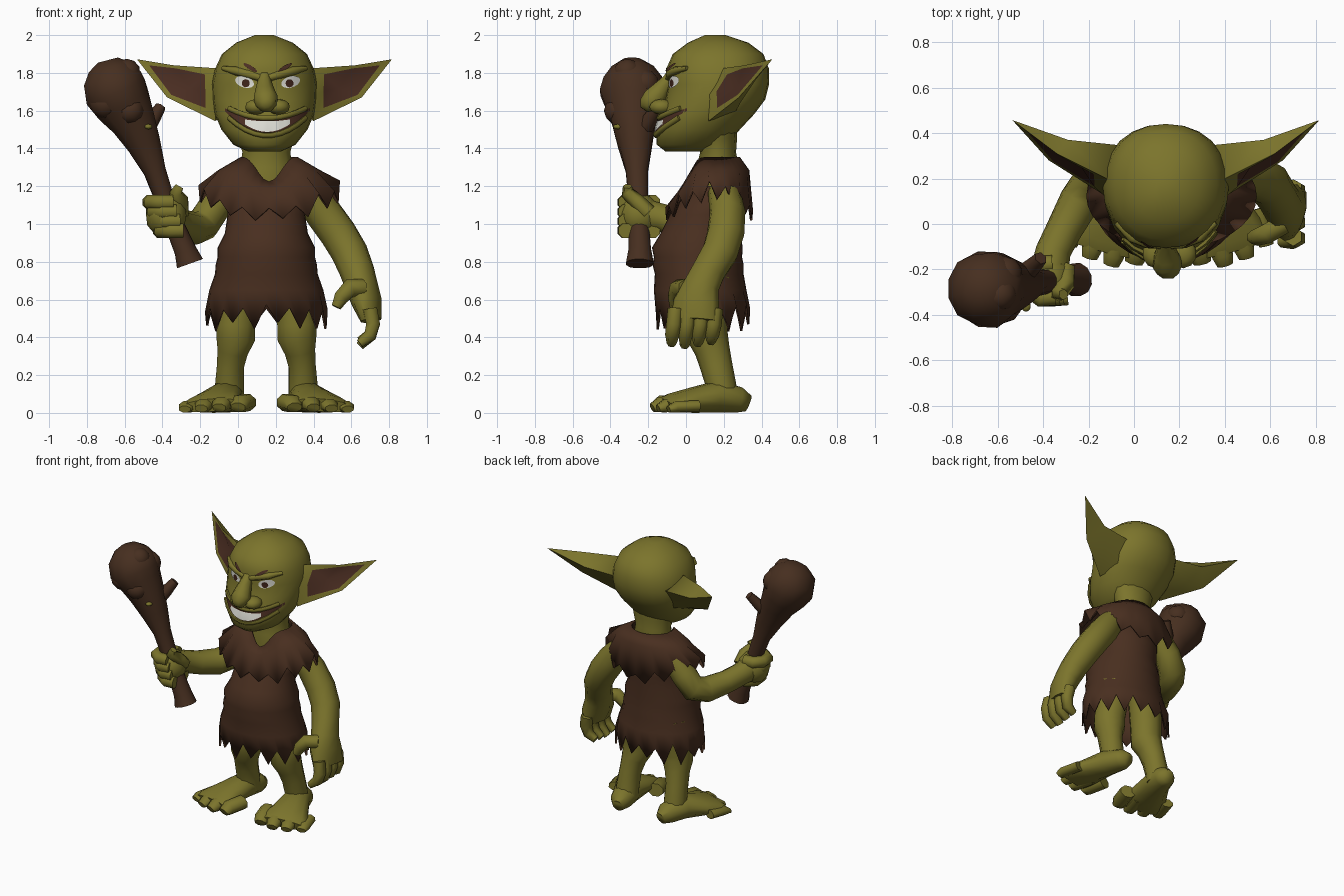
import bpy, bmesh, math, random
from mathutils import Vector
from mathutils.bvhtree import BVHTree

random.seed(4)
if "Cube" in bpy.data.objects:
    bpy.data.objects.remove(bpy.data.objects["Cube"])
HEAD_X, BODY_X = 0.14, 0.15


def material(name, rgb):
    m = bpy.data.materials.new(name)
    m.use_nodes = True
    m.diffuse_color = (*rgb, 1)
    m.node_tree.nodes["Principled BSDF"].inputs["Base Color"].default_value = (*rgb, 1)
    return m


SKIN = material("olive skin", (0.2, 0.176, 0.025))
CLOTH = material("brown cloth", (0.066, 0.028, 0.014))
WOOD = material("brown wood", (0.062, 0.028, 0.014))
INNER = material("reddish inner ear", (0.07, 0.027, 0.016))
DARK = material("dark brown", (0.05, 0.018, 0.011))
WHITE = material("white", (0.72, 0.72, 0.66))


def finish(name, bm, mats, angle=50):
    bmesh.ops.recalc_face_normals(bm, faces=bm.faces)
    me = bpy.data.meshes.new(name)
    bm.to_mesh(me)
    bm.free()
    for m in mats:
        me.materials.append(m)
    for p in me.polygons:
        p.use_smooth = True
    me.set_sharp_from_angle(angle=math.radians(angle))
    ob = bpy.data.objects.new(name, me)
    bpy.context.collection.objects.link(ob)
    return ob


def bridge(bm, loops, caps=True):
    n = len(loops[0])
    for a, b in zip(loops, loops[1:]):
        for i in range(n):
            j = (i + 1) % n
            bm.faces.new((a[i], a[j], b[j], b[i]))
    if caps:
        bm.faces.new(loops[0])
        bm.faces.new(loops[-1])


def tube(name, pts, mat, n=8, jitter=0.0):
    """Limb through (x, y, z, r) or (x, y, z, rx, ry) stations."""
    bm, loops = bmesh.new(), []
    co = [Vector(p[:3]) for p in pts]
    xa = None
    for i, p in enumerate(pts):
        t = (co[min(i + 1, len(co) - 1)] - co[max(i - 1, 0)]).normalized()
        if xa is None:
            xa = Vector((0, 1, 0)) if abs(t.x) > 0.9 else Vector((1, 0, 0))
        xa = (xa - t * xa.dot(t)).normalized()
        ya = t.cross(xa)
        loop = []
        for k in range(n):
            a = math.tau * (k + 0.5) / n
            s = 1 + random.uniform(-jitter, jitter)
            loop.append(bm.verts.new(co[i] + s * (xa * p[3] * math.cos(a) + ya * p[-1] * math.sin(a))))
        loops.append(loop)
    bridge(bm, loops)
    return finish(name, bm, [mat], 65)


def rings(name, rows, cx, mat, n=24, drop=None, caps=True, power=1.0):
    """Stack of horizontal rings (z, half width, front y, back y)."""
    bm, loops = bmesh.new(), []
    for r, (z, hw, yf, yb) in enumerate(rows):
        loop = []
        for k in range(n):
            a = math.tau * k / n
            s, c = (math.copysign(abs(f) ** power, f) for f in (math.sin(a), math.cos(a)))
            dz = drop(r, k, math.cos(a)) if drop else 0
            loop.append(bm.verts.new((cx + hw * s, (yf + yb) / 2 - (yb - yf) / 2 * c, z + dz)))
        loops.append(loop)
    bridge(bm, loops, caps)
    return finish(name, bm, [mat])


def blob(name, loc, scale, mat):
    bm = bmesh.new()
    bmesh.ops.create_icosphere(bm, subdivisions=2, radius=1)
    for v in bm.verts:
        v.co = Vector(loc) + Vector(a * b for a, b in zip(v.co, scale))
    return finish(name, bm, [mat])


def flip(pts, cx, s):
    return [(cx + s * (p[0] - cx), *p[1:]) for p in pts]


SIDES = ((1, "left"), (-1, "right"))

# Head and neck
head = rings("head", [
    (1.385, .09, -.11, .12), (1.42, .165, -.155, .22), (1.5, .228, -.16, .285),
    (1.58, .262, -.135, .36), (1.66, .275, -.11, .42), (1.74, .278, -.095, .44),
    (1.82, .262, -.105, .44), (1.9, .225, -.07, .41), (1.96, .15, .01, .33),
    (2.0, .05, .1, .21)], HEAD_X, SKIN, power=.93)
rings("neck", [(1.14, .15, .06, .25), (1.3, .142, .055, .28), (1.38, .13, .075, .265),
               (1.45, .15, .05, .27), (1.52, .17, .04, .27)], BODY_X, SKIN, n=14)
tree = BVHTree.FromPolygons([v.co for v in head.data.vertices], [p.vertices for p in head.data.polygons])


def on_face(x, z, lift=.008):
    hit = tree.ray_cast(Vector((x, -1, z)), Vector((0, 1, 0)))[0]
    return Vector((x, (hit.y if hit else 0) - lift, z))


def plate(name, columns, mat, lift=.008):
    """Thin painted strip on the face from (x, top z, bottom z) columns."""
    bm = bmesh.new()
    vs = [[bm.verts.new(on_face(x, zt + (zb - zt) * f, lift)) for f in (0, .5, 1)] for x, zt, zb in columns]
    for a, b in zip(vs, vs[1:]):
        for i in range(2):
            bm.faces.new((a[i], a[i + 1], b[i + 1], b[i]))
    ob = finish(name, bm, [mat])
    if ob.data.polygons[0].normal.y > 0:
        ob.data.flip_normals()
    return ob


# Grinning mouth, teeth and lips
def mouth(u, grow=0.0):
    mid = 1.516 + .09 * u * u
    h = .026 * (1 - u * u) + .008 + grow
    return (HEAD_X + .015 + .225 * u, mid + h, mid - h)


steps = [i / 10 for i in range(-10, 11)]
plate("mouth", [mouth(u) for u in steps], INNER, .005)
plate("teeth", [mouth(u * .53, -.006 - .008 * u * u) for u in steps], WHITE, .009)
for name, edge, off in (("lower_lip", 2, -.013), ("upper_lip", 1, .01)):
    tube(name, [(*on_face(mouth(u)[0], mouth(u)[edge] + off, .004), .014, .016) for u in steps[1:-1:2]], SKIN, 6)

# Nose
tube("nose", [(.14, -.05, 1.82, .03), (.14, -.095, 1.76, .036), (.142, -.14, 1.7, .055),
              (.147, -.175, 1.655, .068), (.15, -.215, 1.64, .052), (.15, -.24, 1.64, .024)], SKIN)

for s, side in SIDES:
    blob(side + "_nostril", (HEAD_X + .016 + s * .06, -.13, 1.62), (.06, .065, .042), SKIN)

    # Eyes and angry brows
    def oval(cx, cz, rx, rz, tilt=0):
        cols = [(cx + s * rx * math.cos(a), cz + tilt * math.cos(a) + rz * math.sin(a),
                 cz + tilt * math.cos(a) - rz * math.sin(a)) for a in (math.pi * i / 8 for i in range(9))]
        return [(x, t + .0005, b - .0005) for x, t, b in cols]
    ex = HEAD_X + .017 + s * .122
    plate(side + "_eye", oval(ex, 1.752, .05, .03, .01), WHITE, .007)
    plate(side + "_iris", oval(ex - s * .006, 1.745, .021, .021), DARK, .0095)
    plate(side + "_eyebrow", oval(ex - s * .03, 1.828, .036, .012, .02), INNER)
    tube(side + "_brow", flip([(.165, -.092, 1.775, .02), (.22, -.085, 1.793, .025), (.29, -.06, 1.81, .023),
                               (.36, .005, 1.825, .012)], HEAD_X, s), SKIN, 6)

    # Ear: cupped rim, hollow inside, rounded back
    rim = [Vector(p) for p in flip([(.40, .2, 1.825), (.62, .31, 1.84), (.815, .457, 1.872),
                                    (.655, .28, 1.67), (.40, .12, 1.545), (.395, .11, 1.68)], HEAD_X, s)]
    deep, base, low, ridge = (Vector(p) for p in flip(
        [(.53, .275, 1.72), (.33, .345, 1.75), (.34, .26, 1.59), (.57, .37, 1.765)], HEAD_X, s))
    bm = bmesh.new()
    mid = sum(rim, Vector()) / len(rim)
    outer = [bm.verts.new(p) for p in rim]
    inner = [bm.verts.new(p.lerp(mid, w)) for p, w in zip(rim, (.38, .16, .24, .2, .36, .38))]
    d, b, l, r = (bm.verts.new(p) for p in (deep, base, low, ridge))
    for i in range(6):
        j = (i + 1) % 6
        bm.faces.new((outer[i], outer[j], inner[j], inner[i]))
        bm.faces.new((inner[i], inner[j], d)).material_index = 1
    # back panel: one extra point keeps the lower edge round
    e = bm.verts.new(Vector(flip([(.5, .29, 1.645)], HEAD_X, s)[0]))
    o = outer
    for f in ((o[0], o[1], r, b), (o[1], o[2], r), (o[2], o[3], r), (o[3], e, r), (e, l, b, r),
              (o[3], o[4], e), (o[4], l, e), (o[4], o[5], l), (o[5], b, l), (o[5], o[0], b)):
        bm.faces.new(f)
    finish(side + "_ear", bm, [SKIN, INNER], 85)

    # Leg, foot and toes
    tube(side + "_leg", flip([(.29, .13, .72, .12), (.302, .12, .55, .11), (.312, .112, .46, .108),
                              (.312, .115, .4, .108), (.328, .14, .33, .085, .093), (.34, .16, .25, .075, .086),
                              (.345, .185, .15, .08), (.345, .2, .06, .08)], BODY_X, s), SKIN, 10)
    tube(side + "_foot", flip([(.325, .33, .05, .04, .045), (.335, .28, .07, .075, .07), (.365, .16, .085, .095, .085),
                               (.405, .03, .066, .13, .066), (.435, -.07, .052, .165, .05),
                               (.445, -.11, .04, .16, .036)], BODY_X, s), SKIN, 12)
    for x, y, r, h in ((.29, -.13, .056, .048), (.39, -.14, .05, .044), (.485, -.11, .048, .038), (.572, -.055, .046, .032)):
        tube(side + "_toe", flip([(x - .035, y + .12, h * 1.15, r, h), (x, y, h, r, h),
                                  (x + .01, y - .038, h * .6, r * .75, h * .58)], BODY_X, s), SKIN, 8)


# Ragged tunic
def hem_drop(r, k, c):
    return (-.06 if k % 2 else .045) + random.uniform(-.03, .02) if r == 8 else 0


def cape_drop(r, k, c):
    front = max(0, c)
    if r == 0:
        return -.13 * front ** 6
    if r == 1:
        return -.1 * front ** 4
    return -.12 * c * c + (-.04 if k % 2 else .03) + random.uniform(-.02, .02)


tunic = rings("tunic", [
    (1.2, .2, .03, .29), (1.05, .205, -.085, .30), (.95, .22, -.135, .29), (.875, .258, -.18, .30),
    (.825, .258, -.17, .297), (.785, .268, -.177, .305), (.735, .272, -.165, .305), (.65, .302, -.17, .32),
    (.52, .325, -.16, .34)], BODY_X, CLOTH, 32, hem_drop, False)
cape = rings("shoulder_cape", [
    (1.355, .15, .02, .285), (1.285, .27, -.03, .335), (1.18, .375, -.11, .355)], BODY_X + .015, CLOTH, 32, cape_drop, False)
for ob in (tunic, cape):
    mod = ob.modifiers.new("thickness", "SOLIDIFY")
    mod.thickness, mod.offset = .012, -1

# Hanging left arm and hand
tube("left_arm", [(.36, .2, 1.18, .085), (.45, .22, 1.06, .1, .095), (.53, .21, .95, .1), (.59, .18, .85, .098),
                  (.63, .12, .75, .092), (.655, .08, .67, .085, .1), (.68, .055, .59, .078, .125),
                  (.705, .045, .49, .05, .13)], SKIN, 10)
for i in range(4):
    y = -.055 + i * .07
    tip = .355 + .012 * abs(i - 1)
    tube("left_finger", [(.70, y, .55, .042), (.715, y - .008, .47, .042), (.70, y - .018, .41, .038),
                         (.645, y - .022, tip, .026)], SKIN, 6)
tube("left_thumb", [(.66, .0, .66, .05), (.59, -.04, .66, .05), (.545, -.055, .61, .042), (.52, -.06, .56, .028)], SKIN, 6)

# Raised right arm and fist
tube("right_arm", [(-.05, .2, 1.18, .085), (-.125, .2, 1.09, .09), (-.185, .18, 1.0, .092), (-.24, .1, .975, .09),
                   (-.31, -.03, 1.0, .08), (-.355, -.12, 1.03, .078), (-.37, -.2, 1.045, .085)], SKIN, 10)
blob("right_palm", (-.38, -.245, 1.045), (.112, .112, .118), SKIN)
for i in range(4):
    z = .965 + i * .05
    cx = -.365 - (z - 1.05) * .36
    arc = [(cx + .085 * math.cos(a), -.25 + .08 * math.sin(a), z, .041) for a in (math.radians(70 + 46 * k) for k in range(6))]
    tube("right_finger", arc, SKIN, 8)
tube("right_thumb", [(-.30, -.2, 1.06, .045), (-.30, -.26, 1.12, .042), (-.33, -.31, 1.165, .036),
                     (-.31, -.31, 1.2, .024)], SKIN, 6)

# Wooden club with knots, a broken twig and a speck of moss
tube("club", [(-.255, -.245, .79, .076), (-.28, -.245, .86, .06), (-.36, -.25, 1.05, .05), (-.44, -.26, 1.28, .06),
              (-.495, -.268, 1.42, .092), (-.55, -.275, 1.54, .122), (-.605, -.28, 1.63, .152),
              (-.645, -.285, 1.7, .172), (-.665, -.285, 1.77, .158), (-.678, -.285, 1.83, .115),
              (-.688, -.285, 1.868, .055)], WOOD, 12, .04)
for loc, r in (((-.57, -.36, 1.6), .075), ((-.7, -.34, 1.64), .085), ((-.57, -.22, 1.74), .08), ((-.59, -.31, 1.8), .075)):
    blob("club_knot", loc, (r, r, r), WOOD)
tube("club_twig", [(-.51, -.24, 1.47, .05), (-.45, -.19, 1.555, .04), (-.41, -.15, 1.62, .03)], WOOD, 6)
blob("moss_speck", (-.475, -.36, 1.515), (.022, .026, .014), SKIN)
